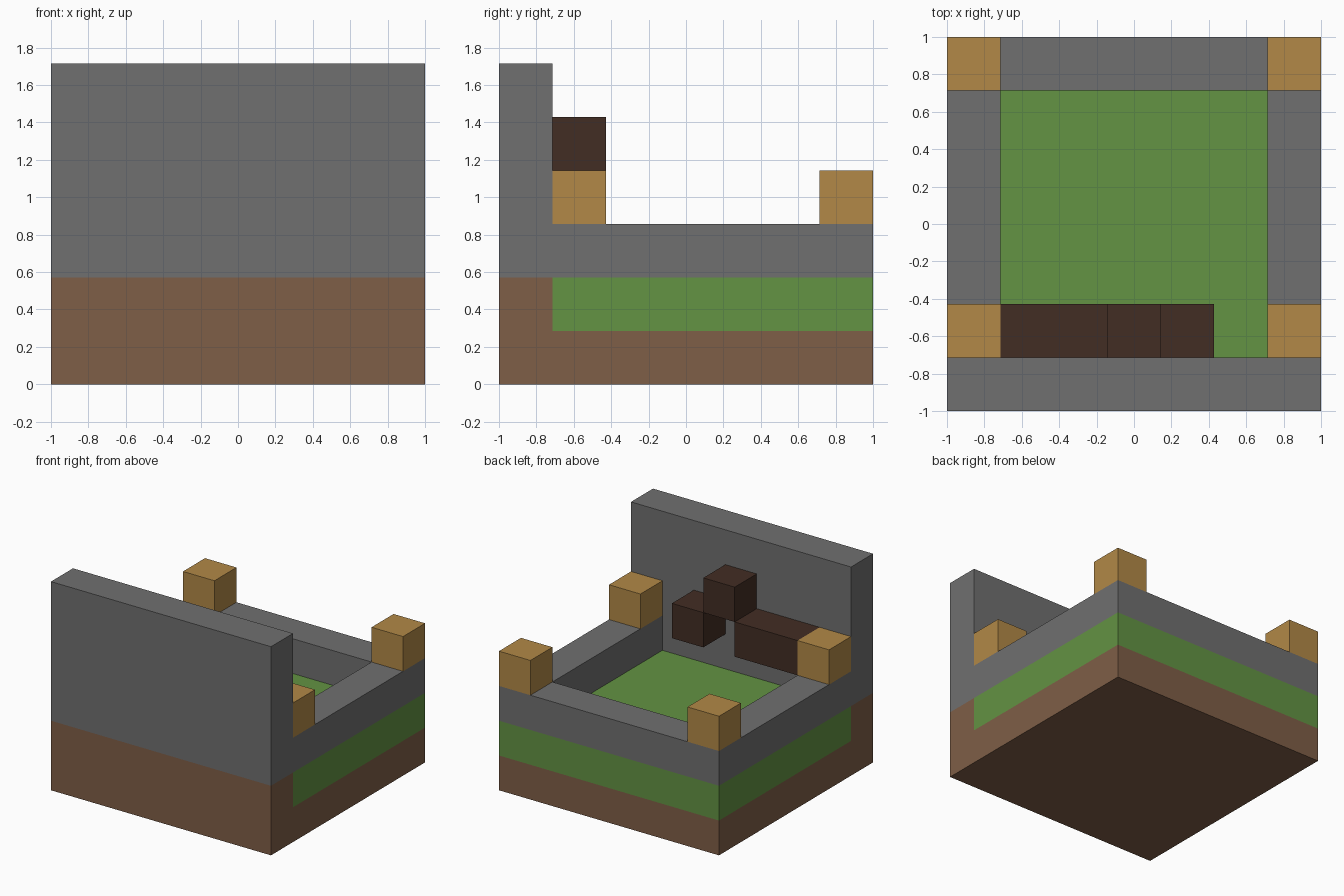
import bpy
import bmesh
from mathutils import Vector

cube = bpy.data.objects.get("Cube")
if cube:
    bpy.data.objects.remove(cube, do_unlink=True)

U = 2 / 7  # one block; the footprint is seven blocks square


def material(name, rgb):
    lin = [((c / 255 + 0.055) / 1.055) ** 2.4 for c in rgb] + [1]
    mat = bpy.data.materials.new(name)
    mat.use_nodes = True
    mat.diffuse_color = lin
    bsdf = mat.node_tree.nodes["Principled BSDF"]
    bsdf.inputs["Base Color"].default_value = lin
    bsdf.inputs["Roughness"].default_value = 1
    return mat


stone = material("stone grey", (112, 112, 112))
grass = material("grass green", (99, 147, 67))
soil = material("soil brown", (127, 94, 71))
amber = material("lantern amber", (178, 137, 71))
bark = material("dark wood", (66, 45, 36))


def prism(name, points, push, mat):
    """Extrude a flat outline, given in block units, along a vector."""
    bm = bmesh.new()
    face = bm.faces.new([bm.verts.new(p) for p in points])
    out = bmesh.ops.extrude_face_region(bm, geom=[face])["geom"]
    verts = [g for g in out if isinstance(g, bmesh.types.BMVert)]
    bmesh.ops.translate(bm, verts=verts, vec=push)
    for v in bm.verts:
        v.co = (v.co - Vector((3.5, 3.5, 0))) * U
    bmesh.ops.recalc_face_normals(bm, faces=bm.faces)
    mesh = bpy.data.meshes.new(name)
    bm.to_mesh(mesh)
    bm.free()
    mesh.materials.append(mat)
    bpy.context.collection.objects.link(bpy.data.objects.new(name, mesh))


def block(name, x, y, z, mat, w=1, d=1, h=1):
    outline = [(x, y, z), (x + w, y, z), (x + w, y + d, z), (x, y + d, z)]
    prism(name, outline, (0, 0, h), mat)


# Ground: stepped soil with the turf lying behind its front step
step = [(0, 0), (7, 0), (7, 1), (1, 1), (1, 2), (0, 2)]
prism("soil_base", [(0, y, z) for y, z in step], (7, 0, 0), soil)
block("turf", 0, 1, 1, grass, w=7, d=6)

# Stonework: tall front wall and a low kerb around the other three sides
block("tall_wall", 0, 0, 2, stone, w=7, h=4)
kerb = [(0, 1), (1, 1), (1, 6), (6, 6), (6, 1), (7, 1), (7, 7), (0, 7)]
prism("low_kerb", [(x, y, 2) for x, y in kerb], (0, 0, 1), stone)

# Lanterns on the kerb
for side, x in (("right", 0), ("left", 6)):
    for end, y in (("front", 1), ("back", 6)):
        block(f"lantern_{end}_{side}", x, y, 3, amber)

# Wooden blocks hung on the inside of the tall wall
block("long_wood_block", 1, 1, 3, bark, w=2)
block("raised_wood_block", 3, 1, 4, bark)
block("end_wood_block", 4, 1, 3, bark)
